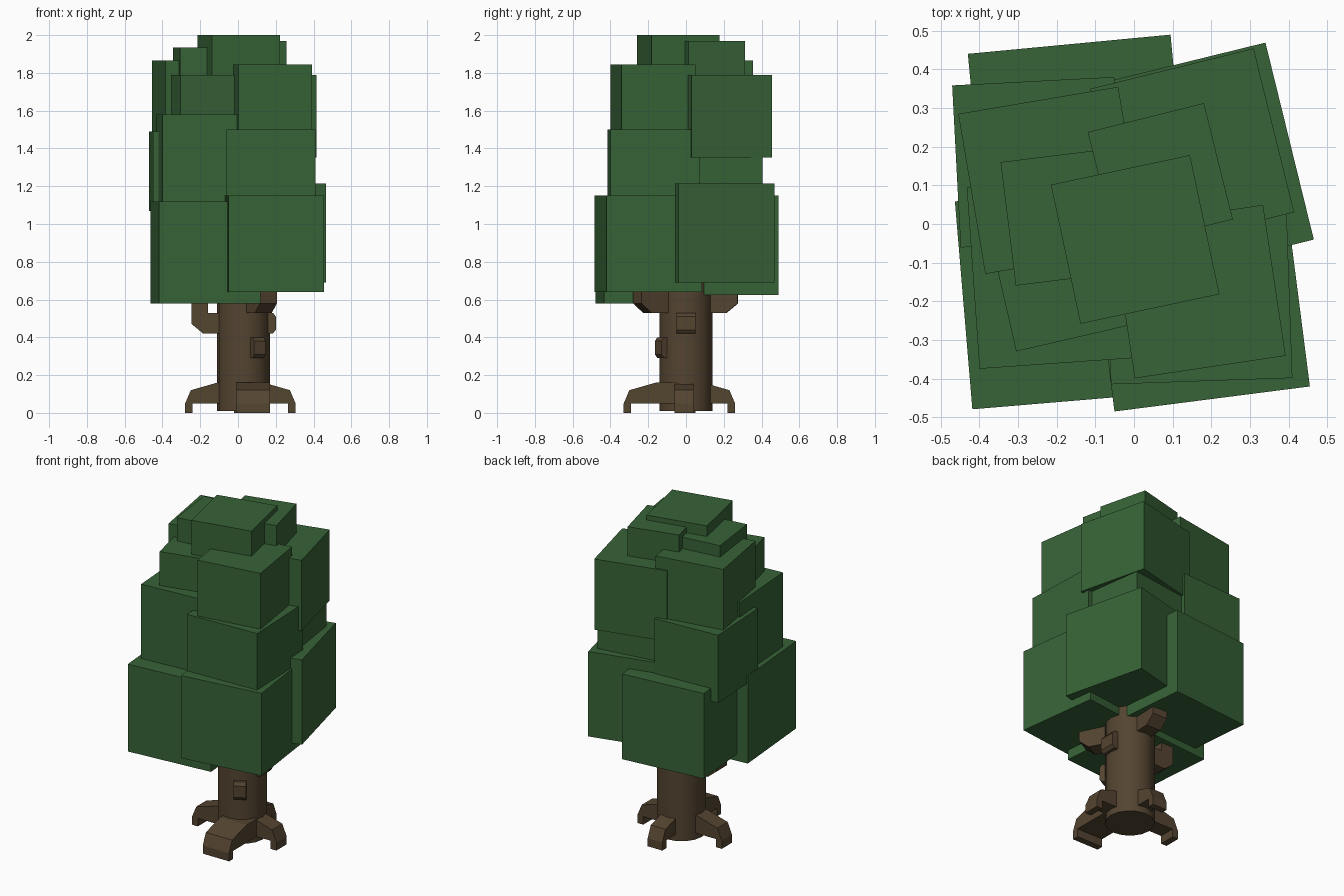
import bpy
import bmesh
from math import radians
from mathutils import Matrix, Vector

default_cube = bpy.data.objects.get("Cube")
if default_cube:
    bpy.data.objects.remove(default_cube, do_unlink=True)


def make_material(name, colour):
    material = bpy.data.materials.new(name)
    material.use_nodes = True
    material.diffuse_color = colour
    material.node_tree.nodes["Principled BSDF"].inputs["Base Color"].default_value = colour
    return material


leaf_green = make_material("leaf green", (0.038, 0.125, 0.038, 1))
bark_brown = make_material("bark brown", (0.088, 0.058, 0.03, 1))


def add_object(name, bm, material):
    bmesh.ops.recalc_face_normals(bm, faces=bm.faces)
    mesh = bpy.data.meshes.new(name)
    bm.to_mesh(mesh)
    bm.free()
    mesh.materials.append(material)
    obj = bpy.data.objects.new(name, mesh)
    bpy.context.collection.objects.link(obj)
    return obj


def leaf_block(name, x, y, top, size, degrees):
    """Turned cube of leaves, placed by the height of its top."""
    bm = bmesh.new()
    bmesh.ops.create_cube(bm, size=size)
    turn = Matrix.Rotation(radians(degrees), 4, 'Z')
    place = Matrix.Translation((x, y, top - size / 2))
    bm.transform(place @ turn)
    return add_object(name, bm, leaf_green)


def limb(name, profile, width, degrees, origin):
    """Side profile (distance, height) given a width and pointed outwards."""
    bm = bmesh.new()
    face = bm.faces.new([bm.verts.new((r, -width / 2, z)) for r, z in profile])
    sides = bmesh.ops.extrude_face_region(bm, geom=[face])["geom"]
    moved = [v for v in sides if isinstance(v, bmesh.types.BMVert)]
    bmesh.ops.translate(bm, verts=moved, vec=(0, width, 0))
    turn = Matrix.Rotation(radians(degrees), 4, 'Z')
    bm.transform(Matrix.Translation(origin) @ turn)
    return add_object(name, bm, bark_brown)


# Leaf blocks: x, y, top, size, turn
leaf_layers = {
    "lower_leaves": [
        (0.17, -0.20, 1.15, 0.51, 7.3),
        (-0.172, -0.188, 1.12, 0.54, 4.8),
        (0.148, 0.152, 1.215, 0.525, 13.8),
        (-0.143, 0.203, 1.15, 0.527, 5.4),
    ],
    "middle_leaves": [
        (0.167, -0.172, 1.5, 0.47, 2),
        (-0.182, -0.124, 1.58, 0.47, 4),
        (0.15, 0.18, 1.4, 0.4, 8),
        (-0.25, 0.16, 1.49, 0.42, 3),
    ],
    "upper_leaves": [
        (0.168, -0.175, 1.845, 0.395, 8.5),
        (-0.155, -0.09, 1.79, 0.4, 13),
        (0.15, 0.19, 1.79, 0.437, 13.9),
        (-0.213, 0.113, 1.865, 0.42, 9.6),
    ],
    "crown_leaves": [
        (0.003, -0.04, 2.0, 0.368, 12),
        (0.068, 0.125, 1.97, 0.31, 14),
        (-0.166, 0.02, 1.935, 0.322, 7),
    ],
}
for layer, blocks in leaf_layers.items():
    for number, block in enumerate(blocks, start=1):
        leaf_block(f"{layer}_{number}", *block)

# Trunk, round with many flat sides
trunk_centre = Vector((0.03, 0, 0))
bm = bmesh.new()
bmesh.ops.create_cone(bm, cap_ends=True, segments=16, radius1=0.14, radius2=0.14, depth=0.9)
bm.transform(Matrix.Translation(trunk_centre + Vector((0, 0, 0.46))))
trunk = add_object("trunk", bm, bark_brown)
bpy.context.view_layer.objects.active = trunk
trunk.select_set(True)
bpy.ops.object.shade_smooth_by_angle(angle=radians(35))
trunk.select_set(False)


# Roots that arch down to the ground
def root(name, reach, width, degrees, x, y):
    profile = [(0.05, 0.16), (reach - 0.17, 0.16), (reach - 0.03, 0.12), (reach, 0.05),
               (reach, 0), (reach - 0.04, 0), (reach - 0.04, 0.05), (0.05, 0.05)]
    limb(name, profile, width, degrees, (x, y, 0))


root("right_root", 0.275, 0.1, 0, 0.03, -0.01)
root("left_root", 0.31, 0.1, 180, 0.03, 0)
root("front_root", 0.33, 0.18, 270, 0.08, 0)
root("back_root", 0.26, 0.1, 90, 0.03, 0)


# Branches that bend up into the leaves
def branch(name, reach, height, degrees):
    profile = [(0.05, 0), (reach - 0.06, 0), (reach, 0.05), (reach, 0.24),
               (reach - 0.085, 0.24), (reach - 0.085, 0.11), (0.05, 0.11)]
    limb(name, profile, 0.1, degrees, trunk_centre + Vector((0, 0, height)))


branch("left_branch", 0.275, 0.42, 180)
branch("back_branch", 0.275, 0.53, 88)
branch("front_branch", 0.29, 0.53, 297)

# Short stubs of cut branches
for name, height, degrees, width in (("side_stub", 0.42, 0, 0.1), ("front_stub", 0.29, 300, 0.07)):
    stub = [(0.05, 0), (0.155, 0), (0.17, 0.02), (0.17, 0.09), (0.155, 0.11), (0.05, 0.11)]
    limb(name, stub, width, degrees, trunk_centre + Vector((0, 0, height)))
